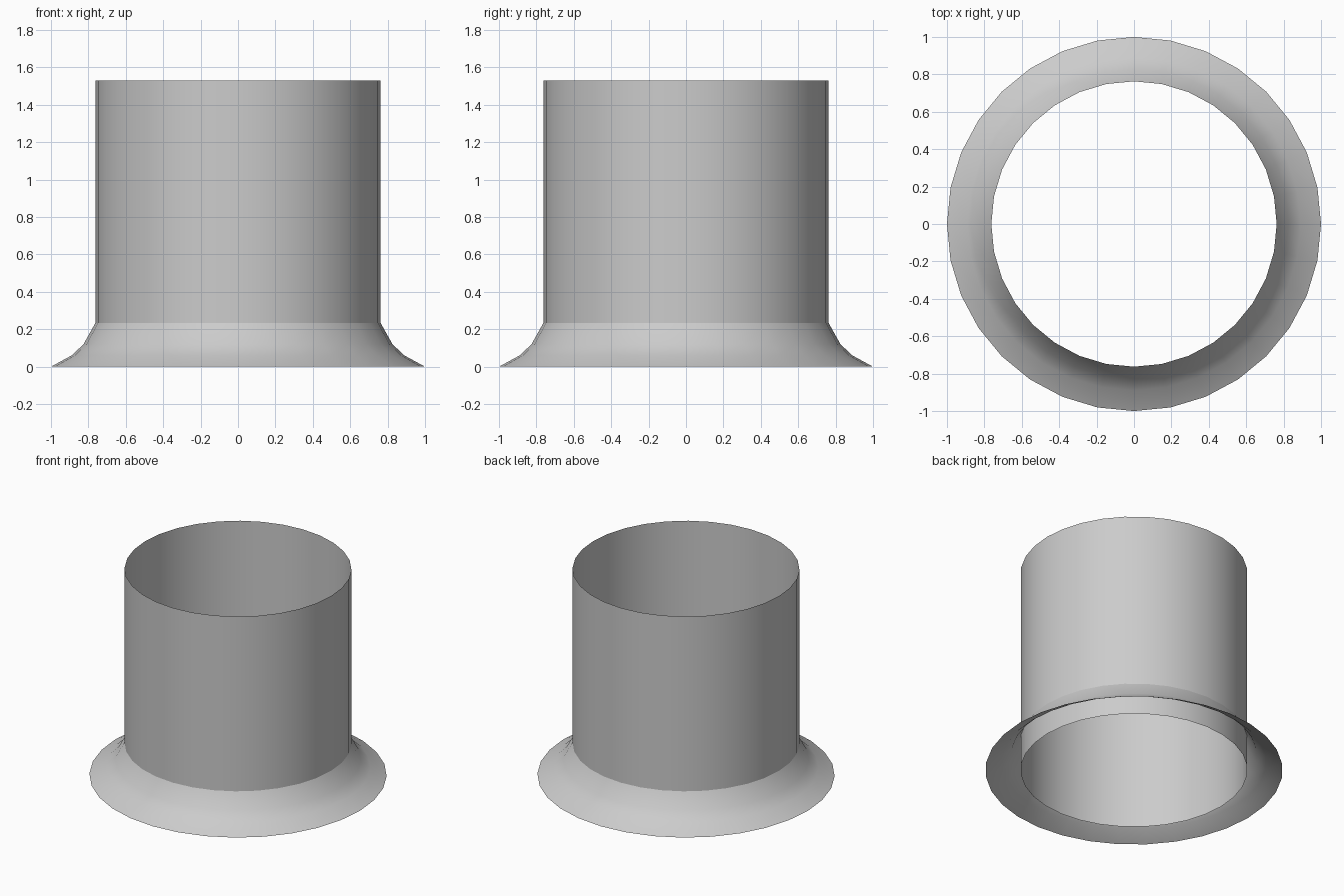
import bpy, bmesh
from math import sin, cos, tau, radians

if "Cube" in bpy.data.objects:
    bpy.data.objects.remove(bpy.data.objects["Cube"])

SIDES = 32

def revolve(name, profile):
    """Spin an open (radius, height) profile around z into a single-skin surface."""
    bm = bmesh.new()
    rings = [[bm.verts.new((r * cos(tau * i / SIDES), r * sin(tau * i / SIDES), z))
              for i in range(SIDES)] for r, z in profile]
    for low, high in zip(rings, rings[1:]):
        for i in range(SIDES):
            j = (i + 1) % SIDES
            bm.faces.new((low[i], low[j], high[j], high[i]))
    mesh = bpy.data.meshes.new(name)
    bm.to_mesh(mesh)
    bm.free()
    obj = bpy.data.objects.new(name, mesh)
    bpy.context.collection.objects.link(obj)
    bpy.ops.object.select_all(action='DESELECT')
    obj.select_set(True)
    bpy.context.view_layer.objects.active = obj
    bpy.ops.object.shade_smooth_by_angle(angle=radians(30))
    return obj

# Open tube running the full height
revolve("pipe_wall", [(0.763, 0.0), (0.763, 1.53)])

# Flared skirt around the foot of the tube, open underneath
revolve("flared_skirt", [(1.0, 0.0), (0.89, 0.06), (0.826, 0.12), (0.763, 0.233)])
